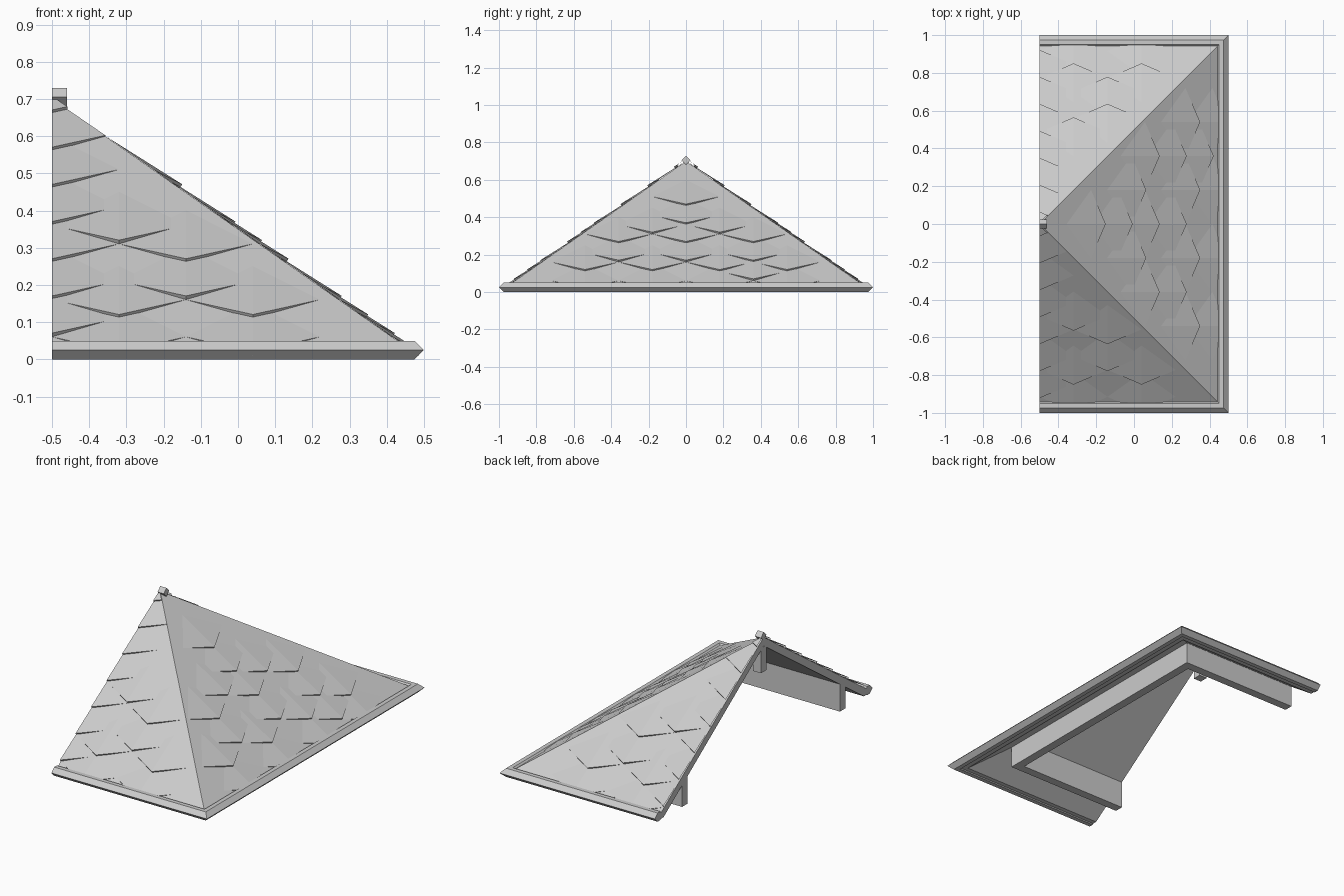
import bpy, bmesh
from mathutils import Vector, Matrix

if "Cube" in bpy.data.objects:
    bpy.data.objects.remove(bpy.data.objects["Cube"])

APEX, SLOPE, CUT = 0.70, 0.70, -0.5    # roof peak, pitch, x of the open side


def finish(bm, name):
    me = bpy.data.meshes.new(name)
    bm.to_mesh(me)
    bm.free()
    ob = bpy.data.objects.new(name, me)
    bpy.context.collection.objects.link(ob)
    return ob


def sweep(name, profile):
    """Run an (r, z) profile around the three sides of the half-square plan."""
    bm = bmesh.new()
    rings = []
    for sx, sy in ((0, -1), (1, -1), (1, 1), (0, 1)):
        rings.append([bm.verts.new((CUT + sx * r, sy * r, z)) for r, z in profile])
    n = len(profile)
    for a, b in zip(rings, rings[1:]):
        for i in range(n):
            j = (i + 1) % n
            bm.faces.new((a[i], a[j], b[j], b[i]))
    bm.faces.new(rings[0])
    bm.faces.new(rings[-1])
    bmesh.ops.remove_doubles(bm, verts=bm.verts, dist=1e-5)
    bmesh.ops.recalc_face_normals(bm, faces=bm.faces)
    return finish(bm, name)


def box(name, lo, hi, rot=None):
    bm = bmesh.new()
    lo, hi = Vector(lo), Vector(hi)
    bmesh.ops.create_cube(bm, size=1)
    bmesh.ops.scale(bm, vec=hi - lo, verts=bm.verts)
    if rot:
        bmesh.ops.rotate(bm, verts=bm.verts, matrix=Matrix.Rotation(rot, 3, 'X'))
    bmesh.ops.translate(bm, vec=(lo + hi) / 2, verts=bm.verts)
    return finish(bm, name)


def tiles(name, spots, place, half=False):
    """Wedge tiles with a raised V edge, in (u, r, height) clipped to the hips."""
    bm = bmesh.new()
    for u, z in spots:
        r = (APEX - z) / SLOPE
        left, right, tip, lifted, top = [bm.verts.new(p) for p in (
            (u - 0.18, r - 0.071, 0.001), (u + 0.18, r - 0.071, 0.001),
            (u, r, 0), (u, r, 0.013), (u, r - 0.2, 0.001))]
        for f in ((left, lifted, top), (lifted, right, top),
                  (left, tip, lifted), (tip, right, lifted)):
            bm.faces.new(f)
    planes = [(1, -1, 0), (-1, -1, 0)] + ([(-1, 0, 0)] if half else [])
    for no in planes:
        bmesh.ops.bisect_plane(bm, geom=bm.verts[:] + bm.edges[:] + bm.faces[:],
                               plane_co=(0, 0, 0), plane_no=no, clear_outer=True)
    for v in bm.verts:
        u, r, h = v.co
        v.co = place(u, r + h * 0.573, APEX - SLOPE * r + h * 0.819)
    # face the tiles outward
    for f in bm.faces:
        f.normal_update()
    ob_dir = Vector(place(0, 1, 0)) - Vector(place(0, 0, 0)) + Vector((0, 0, 0.3))
    bmesh.ops.reverse_faces(bm, faces=[f for f in bm.faces if f.normal.dot(ob_dir) < 0])
    return finish(bm, name)


# Roof shell, eave trim and wall-plate beam share the same plan
sweep("roof_shell", [(0, 0.70), (0.95, 0.035), (0.95, 0.005), (0.92, 0.005), (0, 0.65)])
sweep("eave_trim", [(1.0, 0.025), (0.975, 0.05), (0.95, 0.05),
                    (0.925, 0.025), (0.95, 0), (0.975, 0)])
sweep("wall_beam", [(0.75, 0), (0.75, 0.14), (0.70, 0.175), (0.70, 0)])

# Post under the peak and small diamond cap on it
box("king_post", (-0.5, -0.025, 0.50), (-0.45, 0.025, 0.645))
box("peak_cap", (-0.5, -0.0177, 0.6873), (-0.46, 0.0177, 0.7227), rot=0.785398)

# Scattered shingles
side = [(0, .66), (0, .56), (0, .46), (0, .36), (.18, .31), (0, .26), (.36, .26),
        (0, .16), (.36, .16), (.18, .11), (.54, .11), (0, .06), (.18, .01), (.54, .01)]
tiles("front_shingles", side, lambda u, r, z: (CUT + u, -r, z), half=True)
tiles("back_shingles", side, lambda u, r, z: (CUT + u, r, z), half=True)

end = [(0, .46), (0, .36), (0, .26), (0, .16), (.36, .06)]
for s in (-1, 1):
    end += [(s * u, z) for u, z in ((.18, .31), (.36, .26), (.36, .16), (.18, .11),
                                    (.54, .11), (.18, .01), (.54, .01))]
tiles("end_shingles", end, lambda u, r, z: (CUT + r, u, z))
